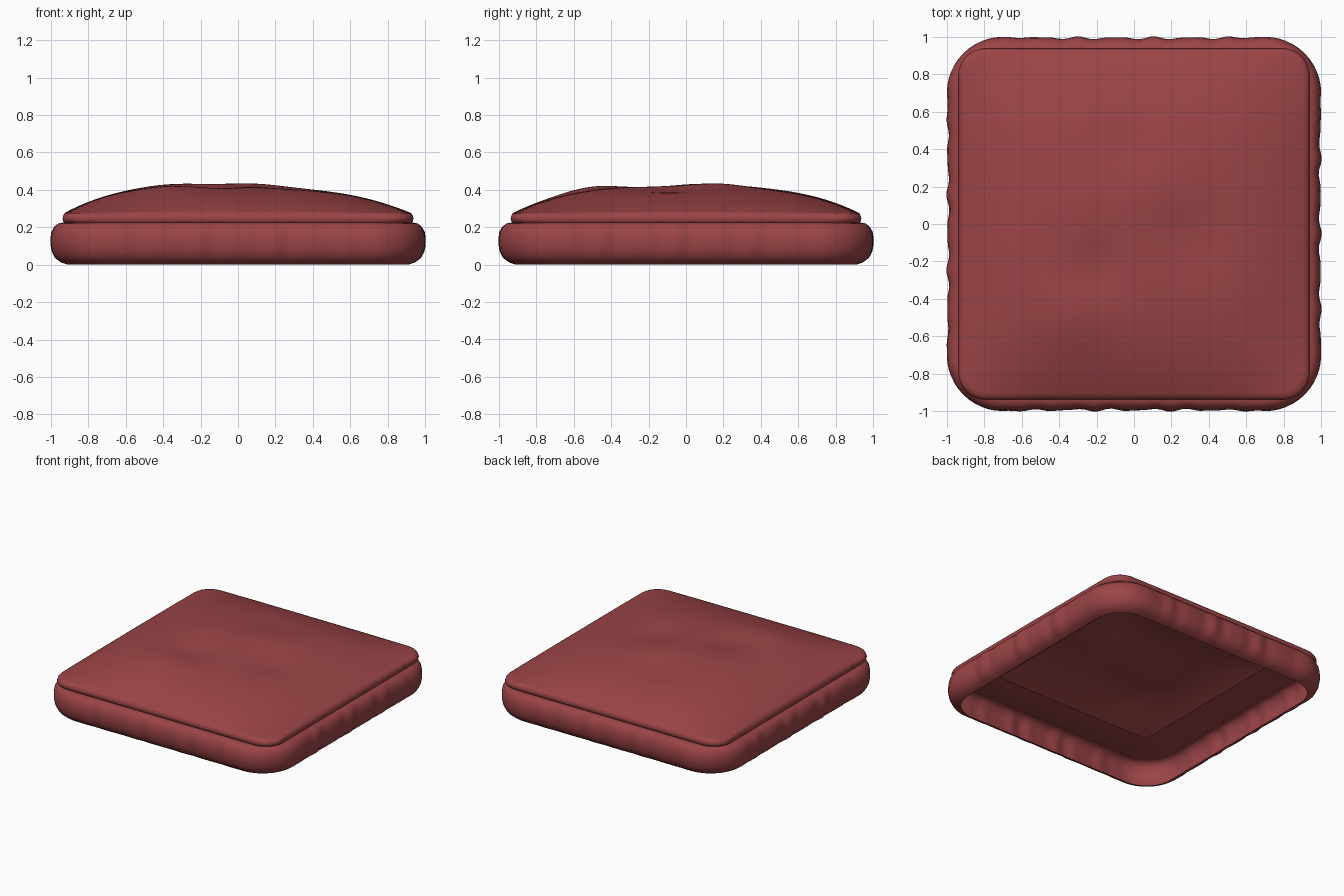
import bpy, bmesh
from math import sin, cos, pi, exp, radians

if "Cube" in bpy.data.objects:
    bpy.data.objects.remove(bpy.data.objects["Cube"])

SIDE, ARC = 48, 12      # points along each straight side and each corner


def outline(half, r):
    """Rounded square: position, outward normal and distance from the corners."""
    pts = []
    s = half - r
    for q in range(4):
        a0 = q * pi / 2
        c, n = cos(a0), sin(a0)
        for i in range(SIDE):
            t = -s + 2 * s * i / SIDE
            pts.append((half * c - t * n, half * n + t * c, c, n, t, q))
        for i in range(ARC):
            a = a0 + pi / 2 * i / ARC
            cx, cy = s * c - s * n, s * n + s * c
            pts.append((cx + r * cos(a), cy + r * sin(a), cos(a), sin(a), 1.0, q))
    return pts


def loft(name, rings, mat, close=False):
    bm = bmesh.new()
    loops = [[bm.verts.new(p) for p in ring] for ring in rings]
    n = len(loops[0])
    for a, b in zip(loops, loops[1:]):
        for i in range(n):
            j = (i + 1) % n
            bm.faces.new((a[i], a[j], b[j], b[i]))
    if close:
        bm.faces.new(loops[-1])
    me = bpy.data.meshes.new(name)
    bm.to_mesh(me)
    bm.free()
    ob = bpy.data.objects.new(name, me)
    bpy.context.collection.objects.link(ob)
    me.materials.append(mat)
    bpy.ops.object.select_all(action='DESELECT')
    ob.select_set(True)
    bpy.context.view_layer.objects.active = ob
    bpy.ops.object.shade_smooth_by_angle(angle=radians(50))
    return ob


def wrinkle(t, q):
    """Irregular gathers along a side, fading out towards the corners."""
    fade = max(0.0, 1 - (abs(t) / 0.72) ** 4)
    w = sin(31 * t + 1.7 * q) + 0.6 * sin(47 * t + 2.3 * q + 1)
    return -0.007 * fade * (w + 1) / 2 * 1.6


def dome(x, y):
    """Height of the padded top with soft dents and bumps."""
    f = (1 - min(1, abs(x) / .935) ** 3) * (1 - min(1, abs(y) / .935) ** 3)
    z = .272 + .152 * f - .022 * x * f
    for cx, cy, w, h in ((.32, -.08, .2, -.02), (-.2, -.24, .17, -.025),
                         (-.05, .42, .2, -.012), (-.35, -.5, .2, .018),
                         (.08, .18, .2, .015), (-.35, .1, .2, .008)):
        z += h * exp(-((x - cx) ** 2 + (y - cy) ** 2) / (w * w))
    return z


red = bpy.data.materials.new("red_fabric")
red.diffuse_color = (0.33, 0.058, 0.062, 1)
red.use_nodes = True
red.node_tree.nodes["Principled BSDF"].inputs["Base Color"].default_value = red.diffuse_color

# Side band: open below, bulging outward, with a flat ledge under the top
profile = [(.91, 0, 0), (.945, .012, .3), (.975, .035, .7), (.993, .07, 1),
           (1.0, .11, 1), (1.0, .14, 1), (.995, .175, 1), (.98, .203, .7),
           (.96, .22, .3), (.93, .226, 0), (.92, .222, 0), (.66, .222, 0)]
rings = []
for half, z, amount in profile:
    r = max(.03, .30 - (1 - half))
    rings.append([(x + nx * wrinkle(t, q) * amount, y + ny * wrinkle(t, q) * amount, z)
                  for x, y, nx, ny, t, q in outline(half, r)])
loft("side_band", rings, red)

# Padded top: rolled seam edge, then the dome
rings = []
for half, z in ((.925, .222), (.934, .232), (.938, .247), (.934, .262)):
    rings.append([(x, y, z) for x, y, *_ in outline(half, .14)])
STEPS = 44
for k in range(STEPS):
    half = .926 * (1 - k / STEPS)
    rings.append([(x, y, dome(x, y)) for x, y, *_ in outline(half, .14 * half / .926)])
loft("padded_top", rings, red, close=True)
